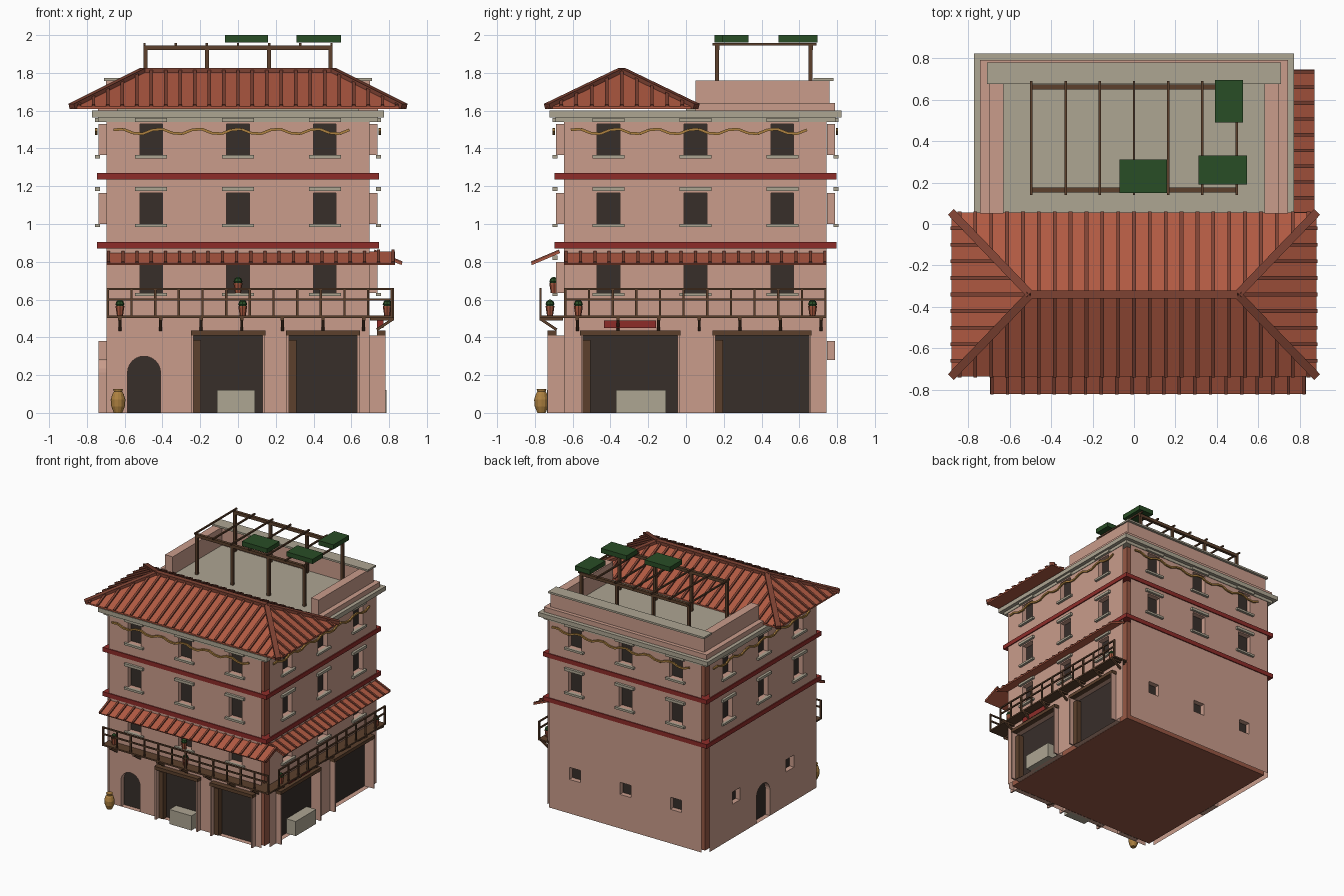
import bpy, bmesh, math
from mathutils import Matrix, Vector

if "Cube" in bpy.data.objects:
    bpy.data.objects.remove(bpy.data.objects["Cube"])


def mat(name, r, g, b):
    m = bpy.data.materials.new(name)
    m.diffuse_color = [(c / 255) ** 2.2 for c in (r, g, b)] + [1]
    m.use_nodes = True
    m.node_tree.nodes["Principled BSDF"].inputs["Base Color"].default_value = m.diffuse_color
    return m


PINK = mat("plaster", 200, 155, 138)
CORE = mat("brick", 150, 88, 70)
DARK = mat("dark_opening", 58, 50, 46)
STONE = mat("stone", 172, 164, 145)
RED = mat("red_paint", 140, 48, 45)
TILE = mat("roof_tile", 175, 90, 68)
RIB = mat("tile_rib", 125, 68, 54)
WOOD = mat("wood", 92, 66, 48)
GOLD = mat("ochre", 172, 128, 66)
CLAY = mat("clay", 160, 85, 62)
GREEN = mat("leaf", 45, 78, 42)

# local frame of each side: u along the wall, w outward, z up
SIDE = [Matrix.Translation((0, 0.05, 0)) @ Matrix.Rotation(k * math.pi / 2, 4, 'Z') for k in range(4)]
WORLD = Matrix()


class Part:
    def __init__(self, name, material):
        self.name, self.material, self.bm = name, material, bmesh.new()

    def box(self, x0, x1, y0, y1, z0, z1, m=WORLD):
        c = Matrix.Translation(((x0 + x1) / 2, (y0 + y1) / 2, (z0 + z1) / 2))
        s = Matrix.Diagonal((abs(x1 - x0), abs(y1 - y0), abs(z1 - z0), 1))
        bmesh.ops.create_cube(self.bm, size=1, matrix=m @ c @ s)

    def wbox(self, k, u0, u1, w0, w1, z0, z1):
        self.box(u0, u1, -w1, -w0, z0, z1, SIDE[k])

    def bar(self, p, q, w, h, m=WORLD):
        p, q = m @ Vector(p), m @ Vector(q)
        d = (q - p).normalized()
        s = d.cross((0, 0, 1))
        s = s.normalized() if s.length > 1e-4 else Vector((1, 0, 0))
        r = Matrix((d, s, s.cross(d))).transposed().to_4x4()
        bmesh.ops.create_cube(self.bm, size=1, matrix=Matrix.Translation((p + q) / 2) @ r
                              @ Matrix.Diagonal(((q - p).length, w, h, 1)))

    def face(self, pts, m=WORLD):
        self.bm.faces.new([self.bm.verts.new(m @ Vector(p)) for p in pts])

    def lathe(self, loc, profile, n=10):
        rings = [[Vector(loc) + Vector((r * math.cos(i * math.tau / n), r * math.sin(i * math.tau / n), z))
                  for i in range(n)] for r, z in profile]
        for a, b in zip(rings, rings[1:]):
            for i in range(n):
                j = (i + 1) % n
                self.face((a[i], a[j], b[j], b[i]))
        self.face(rings[0][::-1])
        self.face(rings[-1])

    def done(self):
        bmesh.ops.remove_doubles(self.bm, verts=self.bm.verts, dist=1e-5)
        me = bpy.data.meshes.new(self.name)
        self.bm.to_mesh(me)
        me.materials.append(self.material)
        bpy.context.collection.objects.link(bpy.data.objects.new(self.name, me))


# openings per side: (u0, u1, z0, z1, arch)
WINS = (-0.46, 0, 0.46)
win = lambda u, z: (u - 0.06, u + 0.06, z, z + 0.165, False)
small = lambda u: (u - 0.05, u + 0.05, 0.28, 0.38, False)
SHOPS = {0: [(-0.235, 0.13), (0.27, 0.63)], 1: [(-0.595, -0.095), (0.105, 0.60)]}
OPEN = {k: [win(u, z) for u in WINS for z in ((0.635, 1.0, 1.365) if k < 2 else (1.0, 1.365))] for k in range(4)}
for k, shops in SHOPS.items():
    OPEN[k] += [(a, b, 0, 0.41, False) for a, b in shops]
OPEN[0].append((-0.585, -0.41, 0, 0.30, True))
OPEN[2] += [small(u) for u in WINS]
OPEN[3] += [small(-0.35), small(0.35), (-0.0875, 0.0875, 0, 0.30, True)]

WALL, IN = 0.738, 0.697
core = Part("building_core", CORE)
core.box(-0.695, 0.695, -0.645, 0.745, 0, 1.58)
core.done()

# plaster walls with reveals and dark panels
dark, trim = Part("dark_openings", DARK), Part("window_sills_and_lintels", STONE)
for k, side in enumerate(("front", "right", "back", "left")):
    wall, S = Part(side + "_wall", PINK), SIDE[k]
    us = sorted({-0.695, 0.695} | {v for o in OPEN[k] for v in o[:2]})
    zs = sorted({0, 1.58} | {v for o in OPEN[k] for v in o[2:4]})
    for a, b in zip(us, us[1:]):
        for c, d in zip(zs, zs[1:]):
            mu, mz = (a + b) / 2, (c + d) / 2
            if not any(o[0] < mu < o[1] and o[2] < mz < o[3] for o in OPEN[k]):
                wall.face([(u, -WALL, z) for u, z in ((a, c), (b, c), (b, d), (a, d))], S)
    for a, b, c, d, arch in OPEN[k]:
        loop = [(a, c), (b, c), (b, d), (a, d)]
        if arch:
            r, m = (b - a) / 2, (a + b) / 2
            arc = [(m + r * math.cos(i * math.pi / 12), d - r + r * math.sin(i * math.pi / 12)) for i in range(13)]
            loop = [(a, c), (b, c)] + arc
            for i in range(12):
                corner = (b, d) if i < 6 else (a, d)
                wall.face([(u, -WALL, z) for u, z in (corner, arc[i + 1], arc[i])], S)
        for p, q in zip(loop, loop[1:] + loop[:1]):
            wall.face([(p[0], -WALL, p[1]), (q[0], -WALL, q[1]), (q[0], -IN, q[1]), (p[0], -IN, p[1])], S)
        dark.face([(u, -IN, z) for u, z in loop], S)
        if c > 0.5:
            m = (a + b) / 2
            trim.wbox(k, m - 0.085, m + 0.085, 0.73, 0.758, c - 0.017, c)
            trim.wbox(k, m - 0.085, m + 0.085, 0.73, 0.758, d + 0.01, d + 0.032)
    for a, b in SHOPS.get(k, []):
        for u in (a - 0.012, b):
            wall.wbox(k, u, u + 0.012, IN, 0.782, 0, 0.41)
    wall.done()
dark.done()
trim.done()

# shop fittings
lint, cnt = Part("shop_lintels_and_shutters", WOOD), Part("shop_counters", STONE)
for k, shops in SHOPS.items():
    for a, b in shops:
        lint.wbox(k, a - 0.015, b + 0.015, 0.735, 0.782, 0.41, 0.437)
        lint.wbox(k, a, a + 0.04, 0.70, 0.745, 0, 0.385)
cnt.wbox(0, -0.11, 0.09, 0.70, 0.785, 0, 0.12)
cnt.wbox(1, -0.42, -0.155, 0.70, 0.785, 0, 0.12)
lint.done()
cnt.done()
sign = Part("red_board", RED)
sign.wbox(1, -0.485, -0.21, 0.735, 0.77, 0.45, 0.49)
sign.done()

# red bands, cornice, terrace and parapet
ring = lambda p, r, z0, z1: p.box(-r, r, 0.05 - r, 0.05 + r, z0, z1)
bands, corn = Part("red_bands", RED), Part("cornice", STONE)
ring(bands, 0.746, 0.87, 0.905)
ring(bands, 0.746, 1.235, 1.27)
ring(corn, 0.742, 1.54, 1.565)
ring(corn, 0.772, 1.565, 1.60)
corn.box(-0.64, 0.64, 0.0, 0.70, 1.60, 1.612)
par = Part("parapet", PINK)
for s in (-1, 1):
    par.box(s * 0.63, s * 0.742, 0.05, 0.79, 1.60, 1.64)
    par.box(s * 0.63, s * 0.70, 0.05, 0.76, 1.64, 1.76)
par.box(-0.63, 0.63, 0.69, 0.79, 1.60, 1.64)
par.box(-0.63, 0.63, 0.69, 0.76, 1.64, 1.757)
cop = Part("parapet_coping", STONE)
cop.box(-0.71, 0.71, 0.675, 0.78, 1.757, 1.772)
for p in (bands, corn, par, cop):
    p.done()

# hipped roof with tile ribs
roof, ribs = Part("hip_roof", TILE), Part("roof_ribs", RIB)
X, Y0, Y1, ZE, ZR, YM, RX = 0.88, -0.735, 0.055, 1.622, 1.812, -0.34, 0.5
e = [(-X, Y0, ZE), (X, Y0, ZE), (X, Y1, ZE), (-X, Y1, ZE)]
lo = [(x, y, 1.61) for x, y, z in e]
rl, rr = (-RX, YM, ZR), (RX, YM, ZR)
for f in ((e[0], e[1], rr, rl), (e[2], e[3], rl, rr), (e[1], e[2], rr), (e[3], e[0], rl), lo[::-1]):
    roof.face(f)
for i in range(4):
    j = (i + 1) % 4
    roof.face((lo[i], lo[j], e[j], e[i]))
    ribs.bar(e[i], rl if i in (0, 3) else rr, 0.04, 0.03)
ribs.bar(rl, rr, 0.04, 0.03)
H, D = ZR - ZE, (Y1 - Y0) / 2
for i in range(-11, 12):
    x = i * 0.0765
    t = min(1, (X - abs(x)) / (X - RX))
    for s in (-1, 1):
        ribs.bar((x, YM + s * D, ZE), (x, YM + s * D * (1 - t), ZE + H * t), 0.018, 0.022)
for i in range(-4, 5):
    t = 1 - abs(i * 0.08) / D
    for s in (-1, 1):
        ribs.bar((s * X, YM + i * 0.08, ZE), (s * (X - (X - RX) * t), YM + i * 0.08, ZE + H * t), 0.018, 0.022)
roof.done()

# tiled canopies and balconies on front and right
can, bal = Part("canopies", TILE), Part("balcony_and_railings", WOOD)
for k, u1, w1, b1 in ((0, 0.83, 0.868, 0.82), (1, 0.695, 0.868, 0.695)):
    S, u0, mid = SIDE[k], -0.695, (u1 - 0.695) / 2
    can.bar((mid, -0.72, 0.85), (mid, -w1, 0.787), u1 - u0, 0.01, S)
    n = round((u1 - u0) / 0.077)
    for i in range(n + 1):
        u = u0 + 0.01 + (u1 - u0 - 0.02) * i / n
        ribs.bar((u, -0.72, 0.856), (u, -w1, 0.793), 0.016, 0.018, S)
    bal.wbox(k, u0, b1, 0.695, 0.825, 0.503, 0.515)
    for z in (0.60, 0.655):
        bal.bar((u0, -0.82, z), (b1, -0.82, z), 0.011, 0.011, S)
    n = round((b1 - u0) / 0.126)
    for i in range(n + 1):
        u = u0 + 0.006 + (b1 - u0 - 0.012) * i / n
        bal.wbox(k, u - 0.006, u + 0.006, 0.814, 0.826, 0.51, 0.66)
    for i in range(7):
        u = -0.625 + 0.215 * i
        if u < b1:
            bal.wbox(k, u - 0.009, u + 0.009, 0.70, 0.825, 0.49, 0.505)
            bal.bar((u, -0.735, 0.44), (u, -0.82, 0.497), 0.015, 0.015, S)
for p in (can, ribs, bal):
    p.done()

# wavy garlands under the cornice
gar = Part("garlands", GOLD)
for S in SIDE:
    pts = [(-0.66 + 1.25 * i / 24, -0.75, 1.49 + 0.015 * math.sin(i * math.pi / 2 + 0.6)) for i in range(25)]
    for p, q in zip(pts, pts[1:]):
        gar.bar(p, q, 0.012, 0.014, S)
gar.done()

# pots, plants and jar
pots, plants, jar = Part("plant_pots", CLAY), Part("pot_plants", GREEN), Part("storage_jar", GOLD)
for x, y, z in ((-0.625, -0.72, 0.515), (0.025, -0.72, 0.515), (0.79, -0.57, 0.515), (0.79, 0.67, 0.515),
                (0, -0.70, 0.635)):
    pots.lathe((x, y, z), [(0.016, 0), (0.023, 0.045), (0.023, 0.052)], 8)
    plants.lathe((x, y, z), [(0.018, 0.05), (0.024, 0.06), (0.018, 0.076), (0.006, 0.084)], 8)
jar.lathe((-0.635, -0.765, 0), [(0.022, 0), (0.036, 0.035), (0.039, 0.07), (0.03, 0.1), (0.022, 0.112), (0.026, 0.127)], 12)

# roof-terrace pergola with leaf clumps
perg, leaf = Part("pergola", WOOD), Part("pergola_leaves", GREEN)
for y in (0.165, 0.66):
    for x in (-0.49, -0.165, 0.165, 0.49):
        perg.box(x - 0.011, x + 0.011, y - 0.011, y + 0.011, 1.61, 1.93)
    perg.box(-0.5, 0.5, y - 0.012, y + 0.012, 1.92, 1.945)
for i in range(7):
    x = -0.495 + 0.165 * i
    perg.box(x - 0.006, x + 0.006, 0.14, 0.69, 1.945, 1.957)
for x0, x1, y0, y1 in ((-0.07, 0.16, 0.15, 0.31), (0.31, 0.545, 0.19, 0.33), (0.39, 0.525, 0.49, 0.695)):
    leaf.box(x0, x1, y0, y1, 1.962, 2.0)
for p in (pots, plants, jar, perg, leaf):
    p.done()
